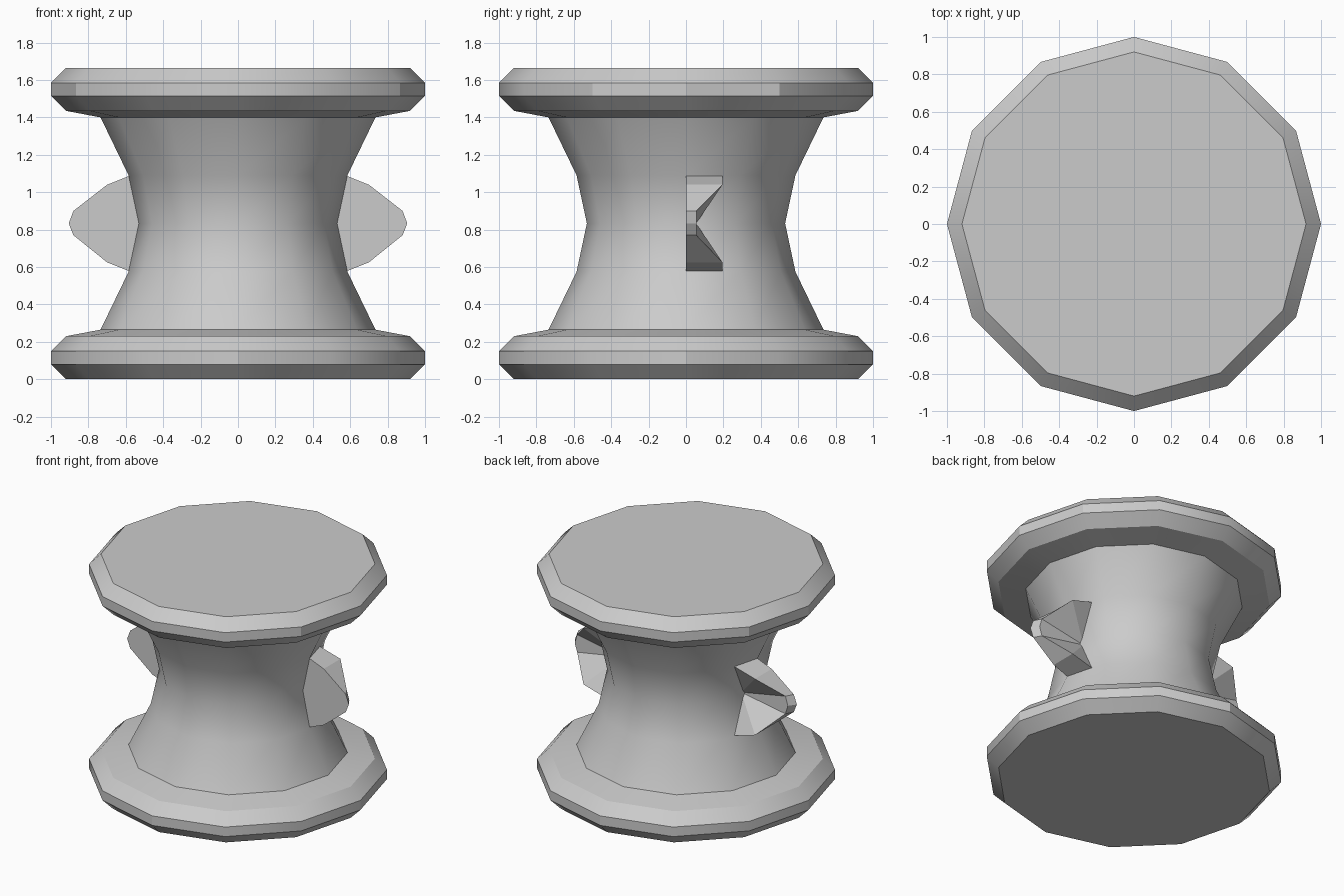
import bpy, bmesh, math

if "Cube" in bpy.data.objects:
    bpy.data.objects.remove(bpy.data.objects["Cube"])

def finish(name, bm):
    bmesh.ops.recalc_face_normals(bm, faces=bm.faces)
    mesh = bpy.data.meshes.new(name)
    bm.to_mesh(mesh)
    bm.free()
    ob = bpy.data.objects.new(name, mesh)
    bpy.context.collection.objects.link(ob)
    bpy.ops.object.select_all(action='DESELECT')
    ob.select_set(True)
    bpy.context.view_layer.objects.active = ob
    return ob

# Spool body: bevelled flanges and a pinched waist, lathed with 12 sides
SIDES = 12
PROFILE = [(0.92, 0), (1, 0.08), (1, 0.15), (0.92, 0.23), (0.735, 0.265),
           (0.585, 0.575), (0.53, 0.833), (0.585, 1.09), (0.735, 1.40),
           (0.92, 1.435), (1, 1.515), (1, 1.585), (0.92, 1.665)]
bm = bmesh.new()
rings = []
for r, z in PROFILE:
    rings.append([bm.verts.new((r * math.cos(2 * math.pi * i / SIDES),
                                r * math.sin(2 * math.pi * i / SIDES), z))
                  for i in range(SIDES)])
for a, b in zip(rings, rings[1:]):
    for i in range(SIDES):
        j = (i + 1) % SIDES
        bm.faces.new((a[i], a[j], b[j], b[i]))
bm.faces.new(rings[0][::-1])
bm.faces.new(rings[-1])
finish("spool_body", bm)
bpy.ops.object.shade_smooth_by_angle(angle=math.radians(30))

# Side fin: flat front at y = 0, grooved back; each row is front x, back x, back y, z
FIN = [(0.575, 0.52, 0.195, 1.09), (0.70, 0.70, 0.195, 1.04),
       (0.88, 0.85, 0.055, 0.90), (0.905, 0.87, 0.055, 0.833),
       (0.88, 0.85, 0.055, 0.77), (0.70, 0.70, 0.195, 0.625),
       (0.575, 0.52, 0.195, 0.575), (0.49, 0.49, 0.055, 0.833)]
bm = bmesh.new()
front = [bm.verts.new((fx, 0, z)) for fx, bx, y, z in FIN]
back = [bm.verts.new((bx, y, z)) for fx, bx, y, z in FIN]
bm.faces.new(front)
for i in range(len(FIN)):
    j = (i + 1) % len(FIN)
    bm.faces.new((front[i], back[i], back[j], front[j]))
for a, b in zip(back[:-1], back[1:-1]):
    bm.faces.new((back[-1], a, b))
fin = finish("side_fins", bm)

# Matching fin on the other side
body = bpy.data.objects["spool_body"]
mirror = fin.modifiers.new("mirror", 'MIRROR')
mirror.mirror_object = body
mirror.use_mirror_merge = False
